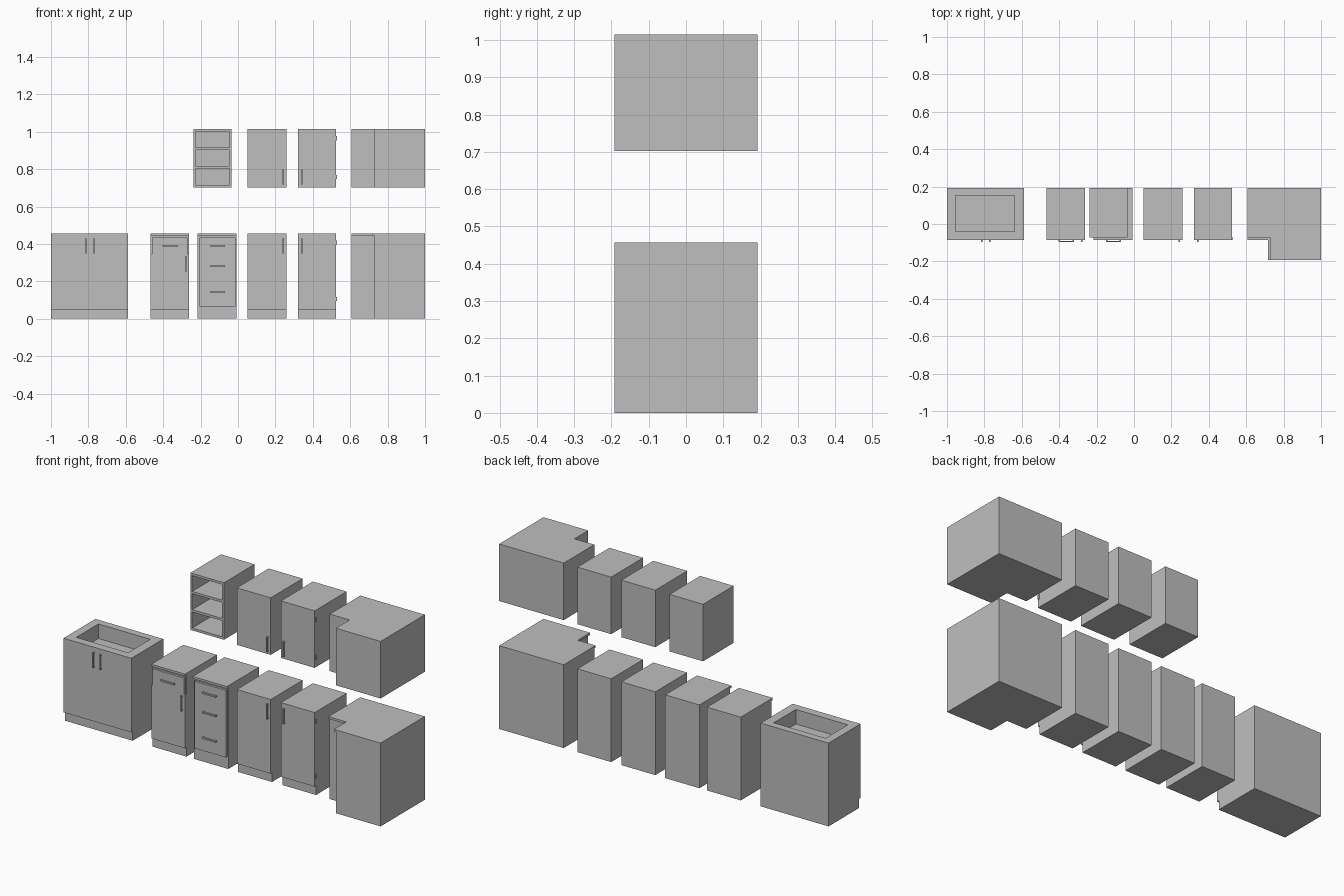
import bpy
import bmesh

if "Cube" in bpy.data.objects:
    bpy.data.objects.remove(bpy.data.objects["Cube"], do_unlink=True)

grey = bpy.data.materials.new("plain grey")
grey.use_nodes = True
grey.diffuse_color = (0.52, 0.52, 0.52, 1)
grey.node_tree.nodes["Principled BSDF"].inputs["Base Color"].default_value = (0.52, 0.52, 0.52, 1)

# Shared depths and heights
BACK, BODY, FRONT = 0.192, -0.073, -0.085
BASE_TOP, KICK = 0.457, 0.05
WALL_LOW, WALL_TOP = 0.702, 1.015


def finish(bm, name):
    bmesh.ops.recalc_face_normals(bm, faces=bm.faces)
    mesh = bpy.data.meshes.new(name)
    bm.to_mesh(mesh)
    bm.free()
    mesh.materials.append(grey)
    obj = bpy.data.objects.new(name, mesh)
    bpy.context.collection.objects.link(obj)
    return obj


def add_box(bm, x, y, z):
    made = bmesh.ops.create_cube(bm, size=1)["verts"]
    for v in made:
        for axis, (low, high) in enumerate((x, y, z)):
            v.co[axis] = high if v.co[axis] > 0 else low


def boxes(name, *parts):
    bm = bmesh.new()
    for part in parts:
        add_box(bm, *part)
    return finish(bm, name)


def prism(name, outline, low, high):
    bm = bmesh.new()
    face = bm.faces.new([bm.verts.new((x, y, low)) for x, y in outline])
    top = bmesh.ops.extrude_face_region(bm, geom=[face])["geom"]
    for v in top:
        if isinstance(v, bmesh.types.BMVert):
            v.co.z = high
    return finish(bm, name)


def handle(name, x, z, upright=True, front=FRONT):
    """Bar on two short posts, centred on x and z."""
    half, r = 0.041, 0.004
    bar_y, post_y = (front - 0.012, front - 0.005), (front - 0.006, front)

    def piece(low, high, y):
        if upright:
            return (x - r, x + r), y, (z + low, z + high)
        return (x + low, x + high), y, (z - r, z + r)

    boxes(name, piece(-half, half, bar_y),
          piece(-half, -half + 0.008, post_y), piece(half - 0.008, half, post_y))


# Sink cabinet with a sunken bowl
bm = bmesh.new()
add_box(bm, (-1, -0.588), (BODY, BACK), (0, BASE_TOP))
bm.faces.ensure_lookup_table()
top = max(bm.faces, key=lambda f: f.calc_center_median().z)
bmesh.ops.inset_region(bm, faces=[top], thickness=0.04)
for v in top.verts:
    v.co.x = -0.954 if v.co.x < -0.8 else -0.639
    v.co.y = -0.04 if v.co.y < 0.05 else 0.152
rim = bmesh.ops.extrude_discrete_faces(bm, faces=[top])["faces"][0]
for v in rim.verts:
    v.co.z -= 0.08
finish(bm, "sink_cabinet")
boxes("sink_doors", ((-1, -0.588), (FRONT, BODY), (KICK, BASE_TOP)))
for side, x in (("right", -0.815), ("left", -0.772)):
    handle("sink_handle_" + side, x, 0.389)

# Cabinet with one drawer over a door
a, b = -0.467, -0.262
boxes("drawer_door_cabinet", ((a, b), (BODY, BACK), (0, BASE_TOP)),
      ((a, b), (FRONT, BODY), (0.445, BASE_TOP)))
boxes("drawer_front", ((a + 0.007, b - 0.007), (FRONT, BODY), (0.345, 0.434)))
boxes("drawer_cabinet_door", ((a, b), (FRONT, BODY), (KICK, 0.345)))
handle("drawer_handle", -0.363, 0.388, False)
handle("drawer_cabinet_door_handle", -0.28, 0.294)

# Cabinet with three drawers
a, b = -0.216, -0.008
boxes("three_drawer_cabinet", ((a, b), (BODY, BACK), (0, BASE_TOP)),
      ((a, b), (FRONT, BODY), (0.445, BASE_TOP)))
boxes("three_drawer_front", ((a + 0.01, b - 0.006), (FRONT, BODY), (0.066, 0.434)))
for i, z in enumerate((0.388, 0.281, 0.141)):
    handle(f"three_drawer_handle_{i + 1}", -0.11, z, False)

# Single door cabinets, on the floor and on the wall
for level, low, door_low, high, hz in (("base", 0, KICK, BASE_TOP, 0.389),
                                       ("wall", WALL_LOW, WALL_LOW, WALL_TOP, 0.758)):
    for side, a, b, hx in (("right", 0.052, 0.258, 0.241), ("left", 0.32, 0.525, 0.34)):
        name = f"{level}_{side}"
        boxes(name + "_cabinet", ((a, b), (BODY, BACK), (low, high)))
        boxes(name + "_door", ((a, b), (FRONT, BODY), (door_low, high)))
        handle(name + "_handle", hx, hz)
    boxes(level + "_hinges", *[((0.52, 0.53), (FRONT + 0.002, BODY), (z - 0.011, z + 0.011))
                               for z in (door_low + 0.055, high - 0.05)])

# Open wall shelf
a, b, t = -0.238, -0.034, 0.011
depth = (BODY, BACK)
boxes("open_shelf",
      ((a, a + t), depth, (WALL_LOW, WALL_TOP)), ((b - t, b), depth, (WALL_LOW, WALL_TOP)),
      ((a + t, b - t), (BACK - t, BACK), (WALL_LOW, WALL_TOP)),
      *[((a + t, b - t), (BODY, BACK - t), (z, z + t + 0.002))
        for z in (WALL_LOW, 0.803, 0.903, WALL_TOP - t - 0.002)])


# Corner cabinets
def corner(name, inner_x, inner_y, low, high):
    prism(name, [(0.608, BACK), (0.608, inner_y), (inner_x, inner_y),
                 (inner_x, -BACK), (1, -BACK), (1, BACK)], low, high)


corner("corner_base_cabinet", 0.728, BODY, 0, 0.445)
corner("corner_base_top", 0.717, FRONT, 0.445, BASE_TOP)
corner("corner_wall_cabinet", 0.728, BODY, WALL_LOW, WALL_TOP)
